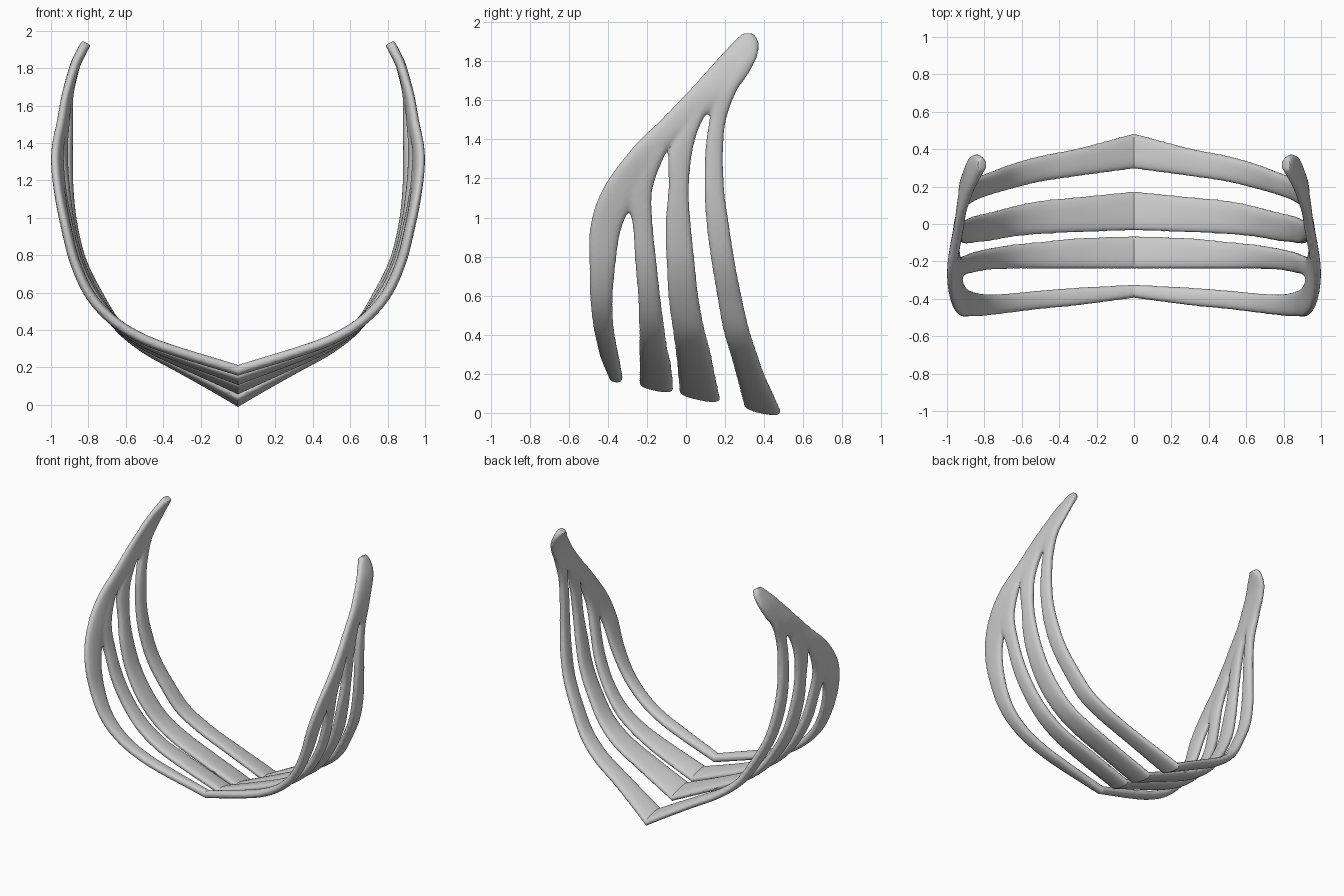
import bpy, bmesh, math
from mathutils import Vector

cube = bpy.data.objects.get("Cube")
if cube:
    bpy.data.objects.remove(cube, do_unlink=True)

# Shell section as (x, z) stations from the centre line up to the tip
FRONT = [(0, .197), (.3, .28), (.5, .35), (.66, .445), (.785, .58), (.87, .76), (.922, .96),
         (.965, 1.15), (1.005, 1.35), (1.0, 1.5), (.965, 1.65), (.895, 1.8), (.84, 1.89),
         (.81, 1.935)]
BACK = [(0, .015), (.3, .18), (.5, .295), (.64, .42), (.74, .6), (.825, .78), (.868, .97),
        (.875, 1.15), (.86, 1.35), (.865, 1.5), (.885, 1.65), (.87, 1.8), (.835, 1.89),
        (.81, 1.935)]

# Front and back edge (y) of each band at the same stations
BANDS = {
    "rim": ([-.39, -.43, -.45, -.47, -.485, -.49, -.485, -.42, -.275, -.125, .02, .155, .24, .29],
            [-.33, -.345, -.36, -.375, -.38, -.365, -.33, -.23, -.1, .07, .25, .35, .367, .345]),
    "second": ([-.235, -.235, -.235, -.235, -.24, -.255, -.268, -.3, -.2],
               [-.07, -.08, -.1, -.115, -.135, -.155, -.175, -.175, -.1]),
    "third": ([-.03, -.04, -.05, -.065, -.085, -.095, -.1, -.085, -.08, 0, .08],
              [.17, .14, .12, .09, .06, .04, .02, .01, .03, .08, .17]),
    "rear": ([.30, .26, .23, .195, .165, .135, .11, .1, .105, .125, .15, .25],
             [.48, .40, .36, .32, .28, .245, .215, .19, .185, .2, .255, .34]),
}
HALF_THICK = .027
EDGE_EXTRA = .005
SIDES = 24
STEPS = 8


def spline(vals, u):
    """Smooth interpolation through the stations, straight beyond the start."""
    if u <= 0:
        return vals[0] + (vals[1] - vals[0]) * u
    i = min(int(u), len(vals) - 2)
    t = u - i
    a, b = vals[i], vals[i + 1]
    p = vals[i - 1] if i else a * 2 - b
    q = vals[i + 2] if i + 2 < len(vals) else b * 2 - a
    return a + (b - p) * (t / 2) + (p * 2 - a * 5 + b * 4 - q) * (t * t / 2) \
        + ((a - b) * 3 + q - p) * (t ** 3 / 2)


front = [Vector(p) for p in FRONT]
back = [Vector(p) for p in BACK]


def shell(u, y):
    p = spline(front, u).lerp(spline(back, u), (y + .42) / .87)
    return Vector((p.x, y, p.y))


def rounded(v):
    """Squares off a sine or cosine a little for a flatter section."""
    return math.copysign(abs(v) ** .8, v)


def add_band(bm, y_front, y_back):
    """Sweep a rounded flat section along the shell."""
    rings = []
    for k in range(-1, (len(y_front) - 1) * STEPS + 1):
        u = k / STEPS
        f, b = spline(y_front, u), spline(y_back, u)
        mid, half = (f + b) / 2, (b - f) / 2 + EDGE_EXTRA
        ring = []
        for s in range(SIDES):
            a = math.tau * s / SIDES
            y = mid + half * rounded(math.cos(a))
            along = shell(u + .02, y) - shell(u - .02, y)
            across = shell(u, y + .01) - shell(u, y - .01)
            normal = along.cross(across).normalized()
            ring.append(bm.verts.new(shell(u, y) + normal * HALF_THICK * rounded(math.sin(a))))
        rings.append(ring)
    for r0, r1 in zip(rings, rings[1:]):
        for s in range(SIDES):
            n = (s + 1) % SIDES
            bm.faces.new((r0[s], r0[n], r1[n], r1[s]))
    bm.faces.new(rings[0][::-1])
    bm.faces.new(rings[-1])


# All bands of one side
bm = bmesh.new()
for y_front, y_back in BANDS.values():
    add_band(bm, y_front, y_back)
bmesh.ops.recalc_face_normals(bm, faces=bm.faces)
mesh = bpy.data.meshes.new("banded_frame")
bm.to_mesh(mesh)
bm.free()
frame = bpy.data.objects.new("banded_frame", mesh)
bpy.context.collection.objects.link(frame)
bpy.ops.object.select_all(action='DESELECT')
bpy.context.view_layer.objects.active = frame
frame.select_set(True)

# Fuse the bands into one body and soften the joins
fuse = frame.modifiers.new("fuse", 'REMESH')
fuse.mode = 'VOXEL'
fuse.voxel_size = .01
soften = frame.modifiers.new("soften", 'SMOOTH')
soften.factor = .5
soften.iterations = 5
for name in ("fuse", "soften"):
    bpy.ops.object.modifier_apply(modifier=name)

# Trim at the centre line, then mirror
bm = bmesh.new()
bm.from_mesh(frame.data)
bmesh.ops.bisect_plane(bm, geom=bm.verts[:] + bm.edges[:] + bm.faces[:],
                       plane_co=(0, 0, 0), plane_no=(1, 0, 0), clear_inner=True)
bm.to_mesh(frame.data)
bm.free()
mirror = frame.modifiers.new("mirror", 'MIRROR')
mirror.merge_threshold = .001
bpy.ops.object.modifier_apply(modifier="mirror")
bpy.ops.object.shade_smooth_by_angle(angle=math.radians(30))

# Plain grey
grey = bpy.data.materials.new("light_grey")
grey.use_nodes = True
colour = (.6, .6, .6, 1)
grey.diffuse_color = colour
grey.node_tree.nodes["Principled BSDF"].inputs["Base Color"].default_value = colour
frame.data.materials.clear()
frame.data.materials.append(grey)
